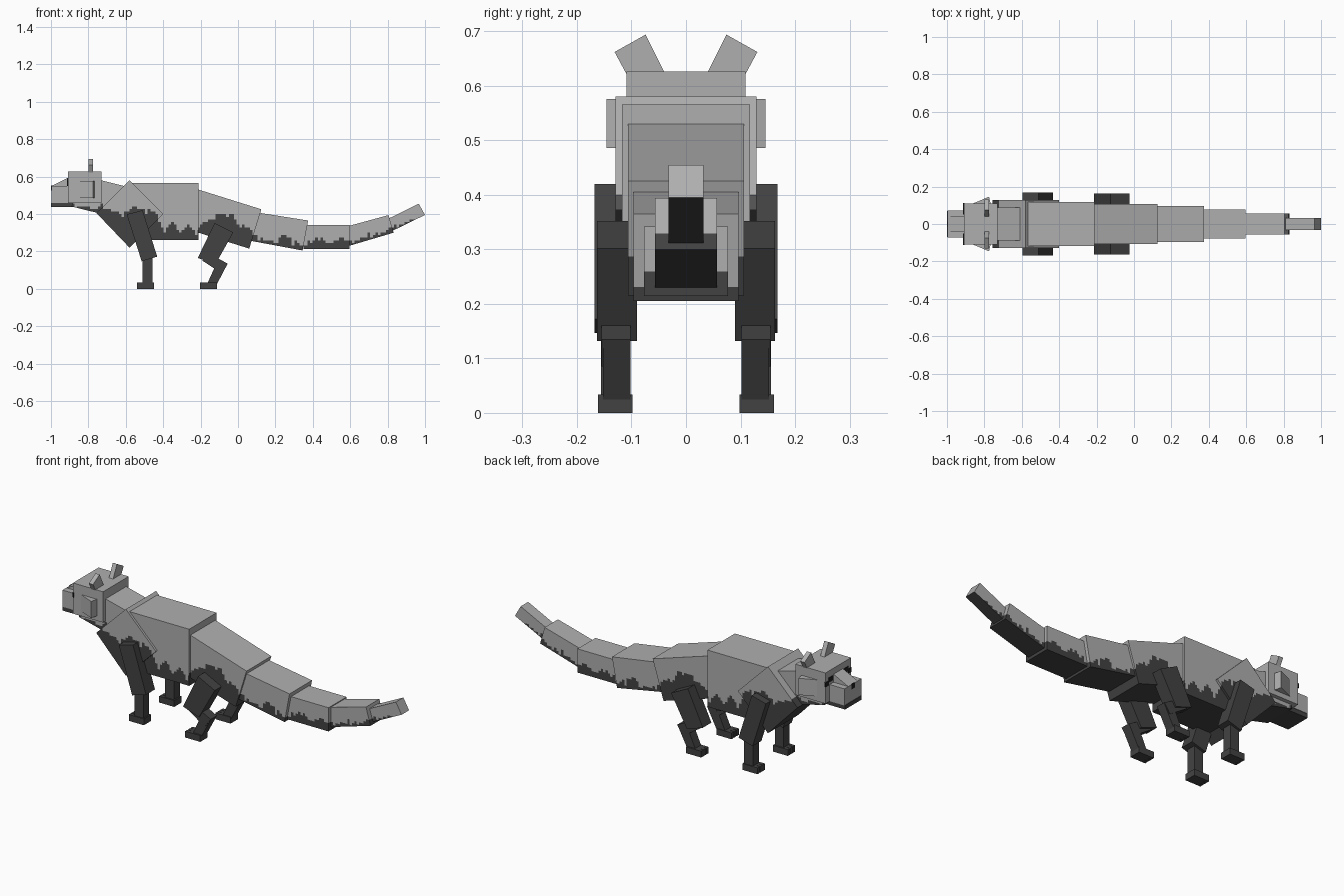
import bpy
import bmesh
import random
from mathutils import Vector

random.seed(7)

cube = bpy.data.objects.get("Cube")
if cube:
    bpy.data.objects.remove(cube, do_unlink=True)


def make_material(name, value):
    material = bpy.data.materials.new(name)
    material.use_nodes = True
    colour = (value, value, value, 1)
    material.diffuse_color = colour
    shader = next(n for n in material.node_tree.nodes if n.type == "BSDF_PRINCIPLED")
    shader.inputs["Base Color"].default_value = colour
    return material


light_fur = make_material("light grey fur", 0.43)
dark_fur = make_material("dark grey fur", 0.055)
black_skin = make_material("black skin", 0.015)

# Height of the dark belly marking along the length of the animal
belly_edge = [
    (-0.92, 0.45), (-0.78, 0.43), (-0.71, 0.44), (-0.63, 0.4), (-0.55, 0.43),
    (-0.44, 0.4), (-0.39, 0.31), (-0.35, 0.37), (-0.31, 0.3), (-0.27, 0.36),
    (-0.22, 0.29), (-0.19, 0.36), (-0.03, 0.41), (0, 0.35), (0.06, 0.33),
    (0.1, 0.28), (0.2, 0.25), (0.25, 0.29), (0.29, 0.25), (0.37, 0.24),
    (0.46, 0.28), (0.5, 0.24), (0.55, 0.28), (0.6, 0.25), (0.73, 0.29),
    (0.83, 0.33), (0.92, 0.36), (1, 0.36),
]
CELL = 0.014
ragged = [random.uniform(-CELL, CELL) for _ in range(150)]


def marking_height(x):
    jitter = ragged[round(x / CELL) % len(ragged)]
    for (xa, za), (xb, zb) in zip(belly_edge, belly_edge[1:]):
        if x <= xb:
            return za + (zb - za) * (x - xa) / (xb - xa) + jitter
    return belly_edge[-1][1]


def extrude(bm, corners, vector):
    """Turn a flat outline into a closed prism."""
    face = bm.faces.new([bm.verts.new(c) for c in corners])
    result = bmesh.ops.extrude_face_region(bm, geom=[face], use_keep_orig=True)
    moved = [v for v in result["geom"] if isinstance(v, bmesh.types.BMVert)]
    bmesh.ops.translate(bm, verts=moved, vec=vector)
    bmesh.ops.recalc_face_normals(bm, faces=bm.faces[:])


def finish(name, bm, materials):
    mesh = bpy.data.meshes.new(name)
    bm.to_mesh(mesh)
    bm.free()
    for material in materials:
        mesh.materials.append(material)
    obj = bpy.data.objects.new(name, mesh)
    bpy.context.collection.objects.link(obj)
    return obj


def slab(name, profile, inner, outer, material):
    """Side profile (x, z) given thickness between two y values."""
    bm = bmesh.new()
    extrude(bm, [(x, inner, z) for x, z in profile], Vector((0, outer - inner, 0)))
    return finish(name, bm, [material])


def block(name, x, y, z, material):
    profile = [(x[0], z[0]), (x[1], z[0]), (x[1], z[1]), (x[0], z[1])]
    return slab(name, profile, y[0], y[1], material)


def painted_slab(name, profile, half_width):
    """Body segment cut into small cells, dark below the belly marking."""
    bm = bmesh.new()
    corners = [(x, -half_width, z) for x, z in profile]
    extrude(bm, corners, Vector((0, 2 * half_width, 0)))
    for axis in (0, 2):
        values = [v.co[axis] for v in bm.verts]
        normal = [0, 0, 0]
        normal[axis] = 1
        for i in range(int(min(values) // CELL), int(max(values) // CELL) + 1):
            geom = bm.verts[:] + bm.edges[:] + bm.faces[:]
            point = [n * (i + 0.5) * CELL for n in normal]
            bmesh.ops.bisect_plane(bm, geom=geom, plane_co=point, plane_no=normal)
    bm.normal_update()
    for face in bm.faces:
        centre = face.calc_center_median()
        below = centre.z < marking_height(centre.x)
        face.material_index = int(below or face.normal.z < -0.8)
    finish(name, bm, [light_fur, dark_fur])


def mirrored(builder, name, *args):
    """Build on the left and copy to the right."""
    left = builder("left_" + name, *args)
    bm = bmesh.new()
    bm.from_mesh(left.data)
    for vert in bm.verts:
        vert.co.y *= -1
    bmesh.ops.reverse_faces(bm, faces=bm.faces[:])
    finish("right_" + name, bm, left.data.materials)


# Neck, shoulders, trunk and tail
segments = {
    "neck": (0.088, [(-0.845, 0.608), (-0.61, 0.55), (-0.655, 0.382), (-0.89, 0.44)]),
    "shoulders": (0.129, [(-0.58, 0.58), (-0.4, 0.4), (-0.58, 0.22), (-0.757, 0.405)]),
    "trunk": (0.117, [(-0.57, 0.566), (-0.21, 0.566), (-0.21, 0.26), (-0.57, 0.26)]),
    "hips": (0.106, [(-0.21, 0.53), (0.125, 0.425), (0.06, 0.215), (-0.275, 0.32)]),
    "tail_base": (0.096, [(0.09, 0.41), (0.375, 0.365), (0.345, 0.205), (0.06, 0.258)]),
    "tail_middle": (0.077, [(0.35, 0.342), (0.595, 0.342), (0.595, 0.214), (0.35, 0.214)]),
    "tail_rear": (0.057, [(0.57, 0.33), (0.805, 0.394), (0.832, 0.3), (0.595, 0.23)]),
    "tail_tip": (0.032, [(0.8, 0.373), (0.966, 0.455), (1, 0.395), (0.83, 0.312)]),
}
for segment, (half, outline) in segments.items():
    painted_slab(segment, outline, half)

# Head
block("head", (-0.91, -0.73), (-0.109, 0.109), (0.46, 0.626), light_fur)
block("snout", (-0.998, -0.9), (-0.073, 0.073), (0.46, 0.55), light_fur)
block("lower_jaw", (-1, -0.88), (-0.07, 0.07), (0.438, 0.46), dark_fur)
block("nose", (-1, -0.993), (-0.014, 0.014), (0.525, 0.552), black_skin)
slab("nose_bridge", [(-0.998, 0.55), (-0.9, 0.55), (-0.9, 0.598)], -0.04, 0.04, light_fur)
mirrored(block, "eye", (-0.913, -0.905), (0.05, 0.085), (0.565, 0.59), black_skin)
mirrored(block, "eye_corner", (-0.913, -0.905), (0.085, 0.111), (0.55, 0.575), black_skin)


def ear(name):
    bm = bmesh.new()
    outline = [(0.035, 0.615), (0.103, 0.61), (0.131, 0.662), (0.074, 0.694)]
    extrude(bm, [(-0.8, y, z) for y, z in outline], Vector((0.025, 0, 0)))
    return finish(name, bm, [light_fur])


def cheek(name):
    bm = bmesh.new()
    outline = [(-0.86, 0.1), (-0.86, 0.11), (-0.775, 0.146), (-0.765, 0.1)]
    extrude(bm, [(x, y, 0.486) for x, y in outline], Vector((0, 0, 0.09)))
    return finish(name, bm, [light_fur])


mirrored(ear, "ear")
mirrored(cheek, "cheek_tuft")

# Legs: side profiles with inner and outer widths
leg_parts = {
    "front_upper_leg": (0.092, 0.168, [(-0.595, 0.398), (-0.51, 0.42), (-0.432, 0.172), (-0.515, 0.147)]),
    "front_lower_leg": (0.105, 0.156, [(-0.51, 0.2), (-0.457, 0.2), (-0.457, 0.02), (-0.51, 0.02)]),
    "hind_thigh": (0.09, 0.163, [(-0.125, 0.352), (-0.025, 0.302), (-0.12, 0.132), (-0.215, 0.165)]),
    "hind_hock": (0.102, 0.155, [(-0.17, 0.195), (-0.055, 0.135), (-0.09, 0.085), (-0.19, 0.15)]),
    "hind_lower_leg": (0.102, 0.152, [(-0.12, 0.125), (-0.055, 0.135), (-0.118, 0.015), (-0.17, 0.015)]),
}
for part, (inner, outer, outline) in leg_parts.items():
    mirrored(slab, part, outline, inner, outer, dark_fur)

# Paws with three toes each
for pair, toe_x in (("front", -0.54), ("hind", -0.203)):
    mirrored(block, pair + "_paw", (toe_x + 0.02, toe_x + 0.09), (0.098, 0.161), (0, 0.034), dark_fur)
    for i in range(3):
        y = 0.098 + i * 0.022
        mirrored(block, f"{pair}_toe_{i}", (toe_x, toe_x + 0.03), (y, y + 0.019), (0, 0.034), dark_fur)
